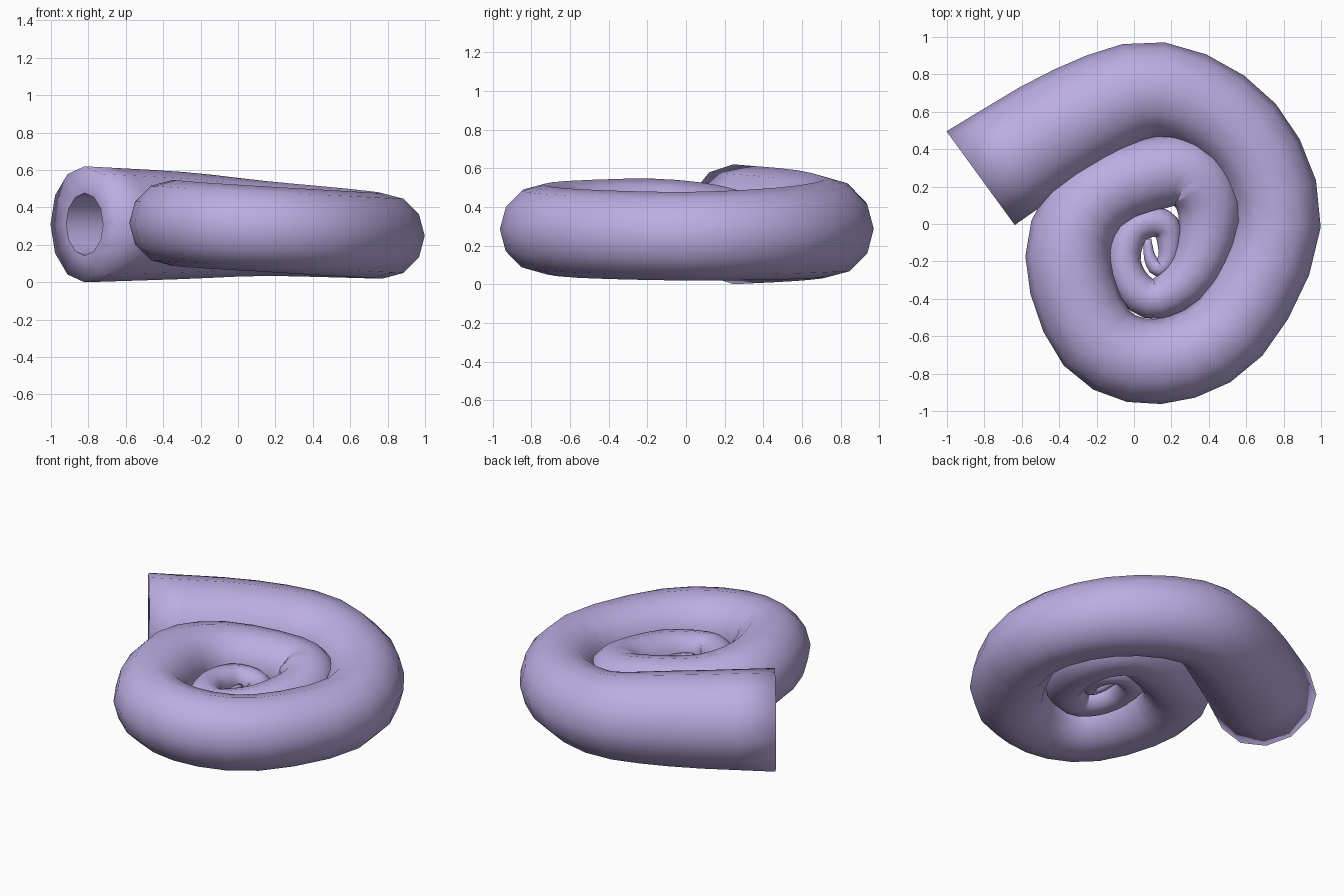
import bpy, bmesh, math
from mathutils import Vector

if "Cube" in bpy.data.objects:
    bpy.data.objects.remove(bpy.data.objects["Cube"])

SIDES = 12   # sides of the tube
STEPS = 3    # rings per path segment

# Spiral centre line from the mouth inward: x, y, z, tube radius
PATH = [
    (-.82, .245, .31, .31), (-.29, .575, .303, .286), (.14, .718, .287, .254),
    (.582, .482, .262, .238), (.77, 0, .248, .229), (.515, -.552, .262, .229),
    (.13, -.735, .285, .228), (-.20, -.61, .305, .229), (-.352, -.17, .317, .229),
    (-.20, .145, .30, .215), (.20, .290, .28, .192), (.355, .215, .265, .185),
    (.407, .03, .25, .169), (.32, -.25, .26, .138), (.13, -.40, .27, .110),
    (.005, -.345, .28, .102), (-.055, -.20, .285, .091), (-.015, -.04, .28, .09),
    (.09, .012, .27, .083), (.17, -.015, .26, .078), (.19, -.10, .257, .065),
    (.18, -.19, .257, .054), (.13, -.24, .26, .045), (.085, -.18, .265, .032),
    (.072, -.08, .265, .02),
]


def smooth_path(keys, steps):
    """Catmull-Rom samples through the key points."""
    p = [Vector(k) for k in keys]
    p = [2 * p[0] - p[1]] + p + [2 * p[-1] - p[-2]]
    out = []
    for i in range(1, len(p) - 2):
        a, b, c, d = p[i - 1:i + 3]
        for s in range(steps):
            t = s / steps
            out.append(0.5 * (2 * b + (c - a) * t + (2 * a - 5 * b + 4 * c - d) * t * t
                              + (3 * b - a - 3 * c + d) * t ** 3))
    return out + [p[-2]]


def add_ring(bm, centre, tangent, radius):
    side = tangent.cross(Vector((0, 0, 1))).normalized()
    up = side.cross(tangent).normalized()
    return [bm.verts.new(centre + radius * (math.cos(a) * side + math.sin(a) * up))
            for a in (2 * math.pi * k / SIDES for k in range(SIDES))]


def bridge(bm, a, b):
    for k in range(SIDES):
        n = (k + 1) % SIDES
        bm.faces.new((a[k], a[n], b[n], b[k]))


pts = smooth_path(PATH, STEPS)
centres = [Vector(p[:3]) for p in pts]
tangents = [(centres[min(i + 1, len(pts) - 1)] - centres[max(i - 1, 0)]).normalized()
            for i in range(len(pts))]
tangents[0] = Vector((.81, .59, 0)).normalized()

bm = bmesh.new()
# Outer spiral tube, closed at the inner tip
outer = [add_ring(bm, c, t, p[3]) for c, t, p in zip(centres, tangents, pts)]
for a, b in zip(outer, outer[1:]):
    bridge(bm, a, b)
bm.faces.new(outer[-1])
# Flat lip around the mouth and the hollow behind it
inner = [add_ring(bm, centres[i], tangents[i], pts[i][3] * .54) for i in range(4)]
bridge(bm, inner[0], outer[0])
for a, b in zip(inner, inner[1:]):
    bridge(bm, b, a)
bm.faces.new(inner[-1])
bmesh.ops.recalc_face_normals(bm, faces=bm.faces[:])
for f in bm.faces:
    f.smooth = True
# Crisp edge where the lip meets the hollow
for k in range(SIDES):
    bm.edges.get((inner[0][k], inner[0][(k + 1) % SIDES])).smooth = False

mesh = bpy.data.meshes.new("spiral_shell")
bm.to_mesh(mesh)
bm.free()
shell = bpy.data.objects.new("spiral_shell", mesh)
bpy.context.collection.objects.link(shell)

mat = bpy.data.materials.new("lavender")
mat.diffuse_color = (.50, .42, .76, 1)
mat.use_nodes = True
mat.node_tree.nodes["Principled BSDF"].inputs["Base Color"].default_value = mat.diffuse_color
mesh.materials.append(mat)
